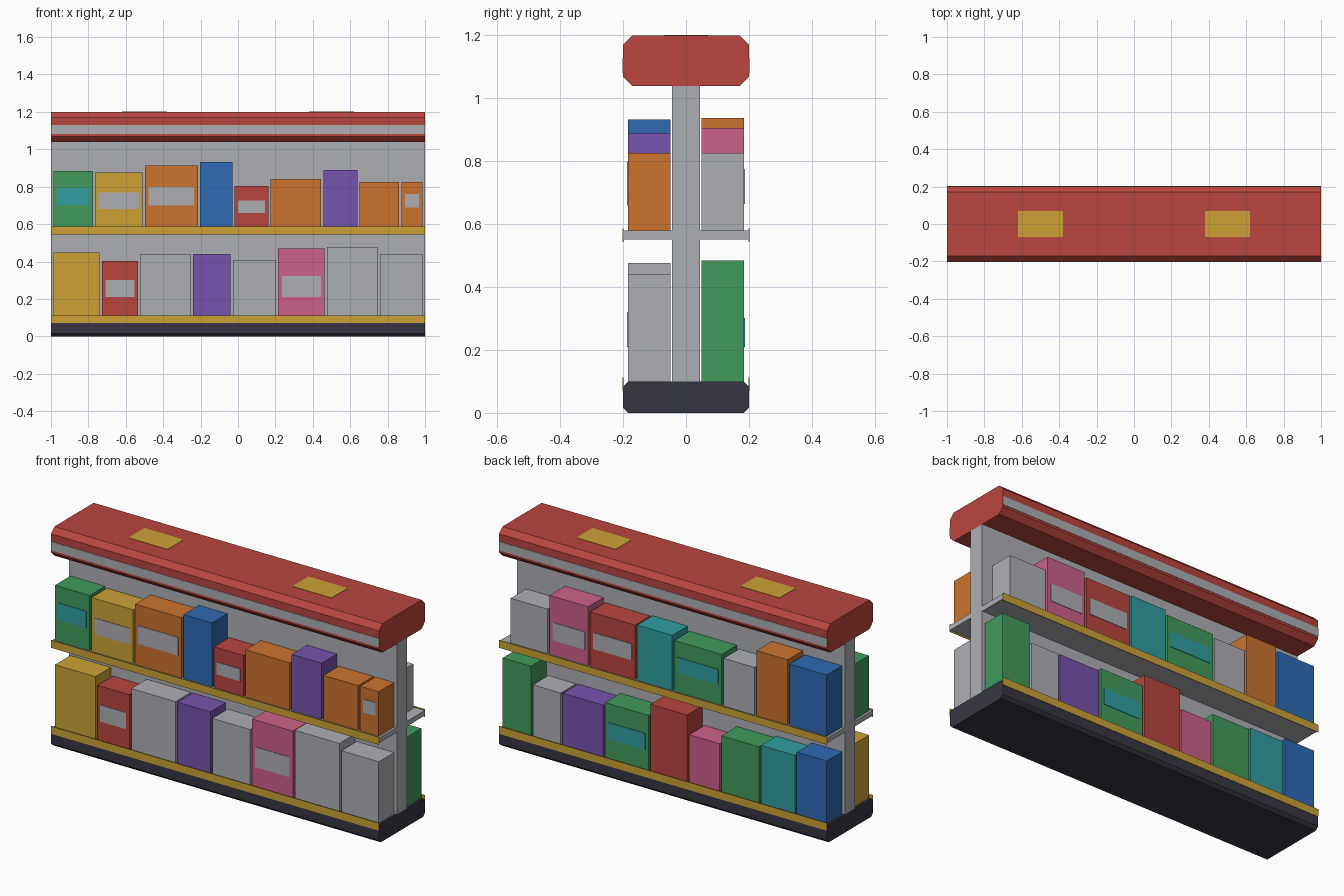
import bpy, bmesh

if "Cube" in bpy.data.objects:
    bpy.data.objects.remove(bpy.data.objects["Cube"])

def srgb(h):
    c = h / 255
    return c / 12.92 if c <= 0.04045 else ((c + 0.055) / 1.055) ** 2.4

PALETTE = {
    "red": "ba453e", "grey": "acafb4", "yellow": "cda236", "green": "419a5c",
    "orange": "cc732e", "blue": "2e6bb5", "purple": "7653ad", "pink": "cd618a",
    "teal": "319ea2", "charcoal": "363642",
}
MATS = {}
for name, code in PALETTE.items():
    m = bpy.data.materials.new(name)
    m.diffuse_color = (*[srgb(v) for v in bytes.fromhex(code)], 1)
    m.use_nodes = True
    m.node_tree.nodes["Principled BSDF"].inputs["Base Color"].default_value = m.diffuse_color
    MATS[name] = m

def finish(bm, name, colour):
    bmesh.ops.recalc_face_normals(bm, faces=bm.faces)
    me = bpy.data.meshes.new(name)
    bm.to_mesh(me)
    bm.free()
    me.materials.append(MATS[colour])
    ob = bpy.data.objects.new(name, me)
    bpy.context.collection.objects.link(ob)
    return ob

def box(name, colour, x0, x1, y0, y1, z0, z1):
    y0, y1 = sorted((y0, y1))
    bm = bmesh.new()
    bmesh.ops.create_cube(bm, size=1)
    for v in bm.verts:
        v.co = (x0 if v.co.x < 0 else x1, y0 if v.co.y < 0 else y1, z0 if v.co.z < 0 else z1)
    return finish(bm, name, colour)

def chamfered_bar(name, colour, half_y, z0, z1, c):
    """Octagonal cross-section swept along x."""
    half = [(half_y - c, z0), (half_y, z0 + c), (half_y, z1 - c), (half_y - c, z1)]
    prof = half + [(-y, z) for y, z in reversed(half)]
    bm = bmesh.new()
    face = bm.faces.new([bm.verts.new((-1, y, z)) for y, z in prof])
    ext = bmesh.ops.extrude_face_region(bm, geom=[face], use_keep_orig=True)
    for g in ext["geom"]:
        if isinstance(g, bmesh.types.BMVert):
            g.co.x = 1
    return finish(bm, name, colour)

def goods_row(row, side, base, goods):
    """Boxes from left to right: colour, right edge, height, optional label centre (share of height)."""
    x0, gap, margin = -0.987, 0.012, 0.019
    for i, (colour, x1, h, *label) in enumerate(goods, 1):
        box(f"{row}_box_{i}", colour, x0, x1, side * 0.05, side * 0.184, base, base + h)
        if label:
            mid = base + label[0] * h
            box(f"{row}_label_{i}", "teal" if colour == "green" else "grey",
                x0 + margin, x1 - margin, side * 0.183, side * 0.187,
                mid - 0.15 * h, mid + 0.15 * h)
        x0 = x1 + gap

# Shelving structure
chamfered_bar("base", "charcoal", 0.2, 0, 0.1, 0.016)
box("centre_panel", "grey", -1, 1, -0.044, 0.044, 0.1, 1.04)
box("middle_shelf", "grey", -1, 1, -0.2, 0.2, 0.552, 0.58)
chamfered_bar("canopy", "red", 0.2, 1.04, 1.2, 0.029)

# Thin edge strips on both long sides
for side, s in (("front", -1), ("back", 1)):
    for part, colour, mid in (("base_strip", "yellow", 0.091),
                              ("shelf_strip", "yellow", 0.565),
                              ("canopy_stripe", "grey", 1.105)):
        half = 0.024 if colour == "grey" else 0.021
        box(f"{side}_{part}", colour, -1, 1, s * 0.199, s * 0.202, mid - half, mid + half)

# Yellow plates on the canopy top
for side, x in (("left", -0.5), ("right", 0.5)):
    box(f"{side}_top_plate", "yellow", x - 0.12, x + 0.12, -0.07, 0.07, 1.199, 1.202)

# Goods on the shelves
goods_row("front_upper", -1, 0.58, [
    ("green", -.776, .305, .55), ("yellow", -.51, .297, .49), ("orange", -.215, .332, .51),
    ("blue", -.03, .353), ("red", .163, .225, .5), ("orange", .444, .26),
    ("purple", .638, .31), ("orange", .861, .246), ("orange", .987, .246, .59)])
goods_row("front_lower", -1, 0.1, [
    ("yellow", -.74, .347), ("red", -.534, .303, .51), ("grey", -.253, .34),
    ("purple", -.04, .34), ("grey", .203, .308), ("pink", .463, .369, .45),
    ("grey", .747, .377), ("grey", .987, .34)])
goods_row("back_upper", 1, 0.58, [
    ("blue", -.76, .338), ("orange", -.558, .358), ("grey", -.358, .262),
    ("green", -.057, .28, .54), ("teal", .169, .305), ("red", .456, .3, .49),
    ("pink", .703, .325, .41), ("grey", .94, .246)])
goods_row("back_lower", 1, 0.1, [
    ("blue", -.804, .344), ("teal", -.586, .323), ("green", -.346, .312),
    ("pink", -.148, .265), ("red", .088, .37), ("green", .364, .305, .51),
    ("purple", .623, .287), ("grey", .805, .285), ("green", .989, .384)])
